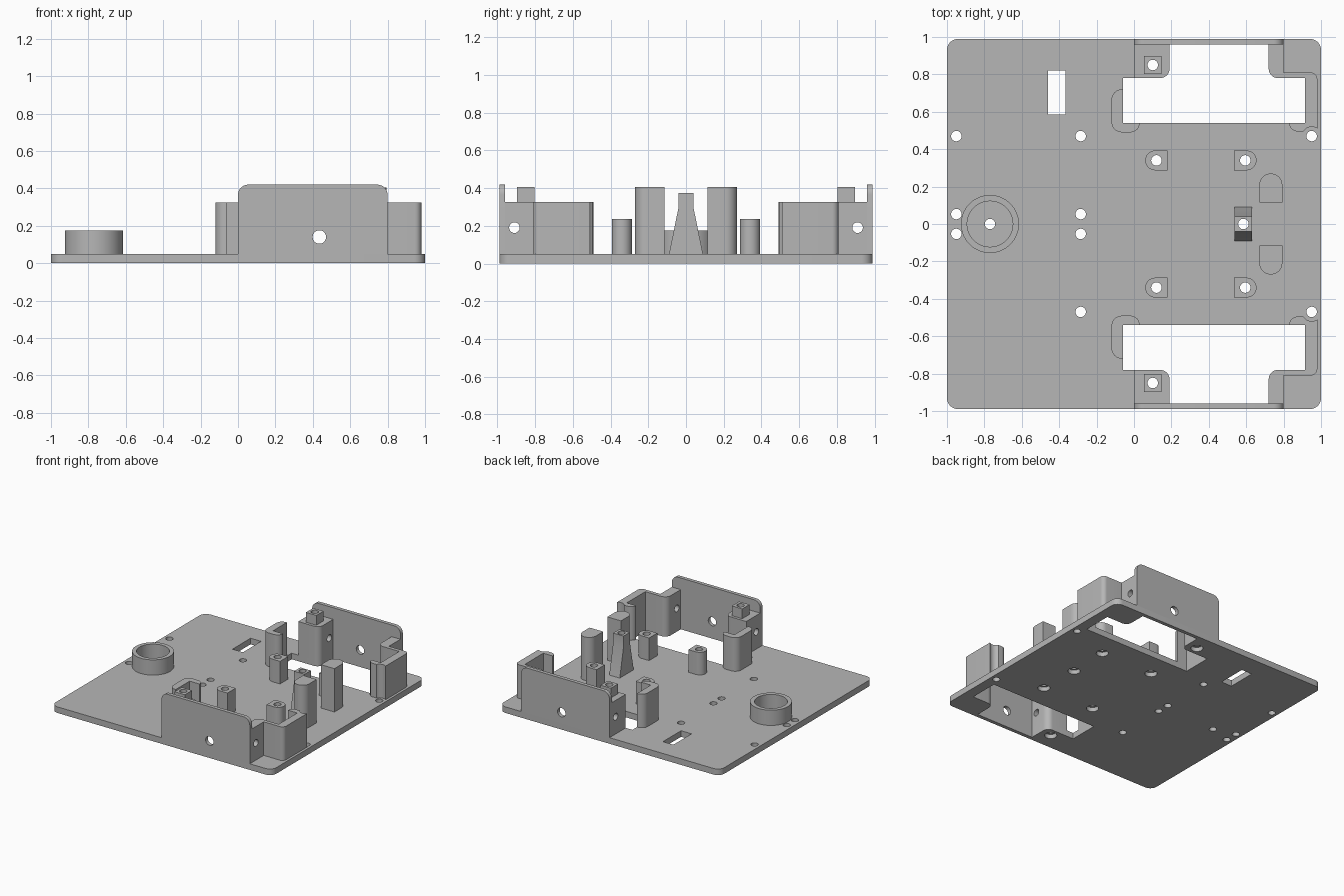
import bpy, bmesh, math

cube = bpy.data.objects.get("Cube")
if cube:
    bpy.data.objects.remove(cube, do_unlink=True)

grey = bpy.data.materials.new("plain_grey")
grey.use_nodes = True
COLOUR = (0.47, 0.47, 0.47, 1)
grey.diffuse_color = COLOUR
grey.node_tree.nodes["Principled BSDF"].inputs["Base Color"].default_value = COLOUR

PLATE, ARM, R = 0.05, 0.325, 0.028   # plate top, bracket top, screw hole radius


def outline(points):
    """Turn (a, b, radius) right-angled corners into a rounded outline."""
    result = []
    for i, p in enumerate(points):
        r = p[2] if len(p) > 2 else 0
        if not r:
            result.append(p[:2])
            continue
        before, after = points[i - 1], points[(i + 1) % len(points)]

        def towards(q):
            d = math.hypot(q[0] - p[0], q[1] - p[1])
            return (q[0] - p[0]) / d, (q[1] - p[1]) / d
        u, v = towards(before), towards(after)
        for k in range(9):
            t = math.pi / 2 * k / 8
            s, c = 1 - math.sin(t), 1 - math.cos(t)
            result.append((p[0] + r * (u[0] * s + v[0] * c),
                           p[1] + r * (u[1] * s + v[1] * c)))
    return result


def box(x0, x1, y0, y1, r=0):
    return [(x0, y0, r), (x1, y0, r), (x1, y1, r), (x0, y1, r)]


def disc(a, b, r, n=32):
    return [(a + r * math.cos(math.tau * k / n), b + r * math.sin(math.tau * k / n))
            for k in range(n)]


def prism(name, points, lo, hi, axis="z", side=1):
    """Extrude an outline along an axis; side -1 mirrors it to the front."""
    place = {"z": lambda a, b, h: (a, b * side, h),
             "y": lambda a, b, h: (a, h * side, b),
             "x": lambda a, b, h: (h, a * side, b)}[axis]
    bm = bmesh.new()
    face = bm.faces.new([bm.verts.new(place(a, b, lo)) for a, b in outline(points)])
    top = bmesh.ops.extrude_face_region(bm, geom=[face])["geom"]
    start, end = place(0, 0, lo), place(0, 0, hi)
    bmesh.ops.translate(bm, verts=[v for v in top if isinstance(v, bmesh.types.BMVert)],
                        vec=[e - s for s, e in zip(start, end)])
    bmesh.ops.remove_doubles(bm, verts=bm.verts, dist=0.0001)
    bmesh.ops.recalc_face_normals(bm, faces=bm.faces)
    mesh = bpy.data.meshes.new(name)
    bm.to_mesh(mesh)
    bm.free()
    mesh.materials.append(grey)
    obj = bpy.data.objects.new(name, mesh)
    bpy.context.collection.objects.link(obj)
    return obj


def cut(obj, cutters):
    """Subtract the cutters, then throw them away."""
    for c in cutters:
        mod = obj.modifiers.new("cut", "BOOLEAN")
        mod.operation, mod.solver, mod.object = "DIFFERENCE", "EXACT", c
    evaluated = obj.evaluated_get(bpy.context.evaluated_depsgraph_get())
    mesh = bpy.data.meshes.new_from_object(evaluated)
    obj.modifiers.clear()
    obj.data = mesh
    for c in cutters:
        bpy.data.objects.remove(c, do_unlink=True)
    return obj


def drill(x, y, r=R, lo=-0.1, hi=0.6):
    return prism("drill", disc(x, y, r), lo, hi)


# Base plate, with its slot, wheel openings and screw holes
POSTS = [(0.12, -1), (0.595, 1)]
cutters = [prism("slot", box(-0.46, -0.365, 0.585, 0.82), -0.1, 0.1)]
opening = [(-0.06, 0.54), (0.915, 0.54), (0.915, 0.78), (0.72, 0.78, 0.05),
           (0.72, 0.96), (0.19, 0.96), (0.19, 0.78, 0.05), (-0.06, 0.78)]
small = [(x, y) for x in (-0.95, -0.285) for y in (0.47, 0.053, -0.053)]
small += [(-0.285, -0.47), (0.95, 0.47), (0.95, -0.47), (-0.77, 0)]
large = [(0.585, 0)]
for side in (1, -1):
    cutters.append(prism("opening", opening, -0.1, 0.1, side=side))
    large += [(x, 0.34 * side) for x, _ in POSTS] + [(0.1, 0.85 * side)]
cutters += [drill(x, y) for x, y in small + large]
cutters += [drill(x, y, 0.046, -0.1, 0.035) for x, y in large]
cut(prism("base_plate", box(-1, 1, -0.99, 0.99, 0.06), 0, PLATE), cutters)

# Round cup
cut(prism("round_cup", disc(-0.77, 0, 0.155, 64), PLATE, 0.175),
    [prism("bore", disc(-0.77, 0, 0.122, 64), 0, 0.3)])

# Tapered centre post
taper = [(-0.09, PLATE), (0.09, PLATE), (0.04, 0.295), (0.04, 0.375),
         (-0.04, 0.375), (-0.04, 0.295)]
cut(prism("centre_post", taper, 0.537, 0.632, axis="x"), [drill(0.585, 0)])

for side, end in ((1, "back"), (-1, "front")):
    # Outer wall with an axle hole
    wall = [(0, PLATE), (0.8, PLATE), (0.8, 0.42, 0.055), (0, 0.42, 0.055)]
    cut(prism(end + "_wall", wall, 0.96, 0.99, "y", side),
        [prism("axle", disc(0.435, 0.14, 0.036), 0.9, 1.1, "y", side)])

    # Block beside the wall, and the square peg on it
    block = [(0, 0.78), (0.19, 0.78, 0.05), (0.19, 0.96), (0, 0.96)]
    cut(prism(end + "_block", block, PLATE, ARM, side=side),
        [drill(0.1, 0.85 * side),
         prism("cross_hole", disc(0.91, 0.19, R), -0.1, 0.3, "x", side)])
    cut(prism(end + "_peg", box(0.053, 0.147, 0.803, 0.897), ARM, 0.405, side=side),
        [drill(0.1, 0.85 * side)])

    # Brackets hugging both ends of the opening
    left = [(0.915, 0.54), (0.915, 0.78), (0.72, 0.78, 0.05), (0.72, 0.96), (0.8, 0.96),
            (0.8, 0.81), (0.98, 0.81, 0.035), (0.98, 0.495), (0.83, 0.495, 0.045),
            (0.83, 0.54)]
    cut(prism(end + "_left_bracket", left, PLATE, ARM, side=side),
        [drill(0.95, 0.47 * side, 0.05),
         prism("cross_hole", disc(0.91, 0.19, R), 0.6, 0.9, "x", side)])
    right = [(-0.12, 0.49, 0.055), (0.03, 0.49, 0.049), (0.03, 0.54), (-0.06, 0.54),
             (-0.06, 0.72), (-0.12, 0.72, 0.055)]
    prism(end + "_right_bracket", right, PLATE, ARM, side=side)

    # Screw posts, rounded on their outer side
    for x, way in POSTS:
        post = [(x - way * 0.06, 0.287), (x + way * 0.06, 0.287, 0.053),
                (x + way * 0.06, 0.393, 0.053), (x - way * 0.06, 0.393)]
        cut(prism(end + "_screw_post", post, PLATE, 0.235, side=side),
            [drill(x, 0.34 * side)])

    # Tall support post
    tall = [(0.67, 0.115), (0.793, 0.115), (0.793, 0.27, 0.061), (0.67, 0.27, 0.061)]
    prism(end + "_tall_post", tall, PLATE, 0.405, side=side)

# Smooth the round surfaces, keep edges sharp
bpy.ops.object.select_all(action="DESELECT")
for obj in bpy.context.collection.objects:
    if obj.type == "MESH" and obj.data.materials and obj.data.materials[0] == grey:
        obj.select_set(True)
        bpy.context.view_layer.objects.active = obj
bpy.ops.object.shade_smooth_by_angle(angle=math.radians(30))
